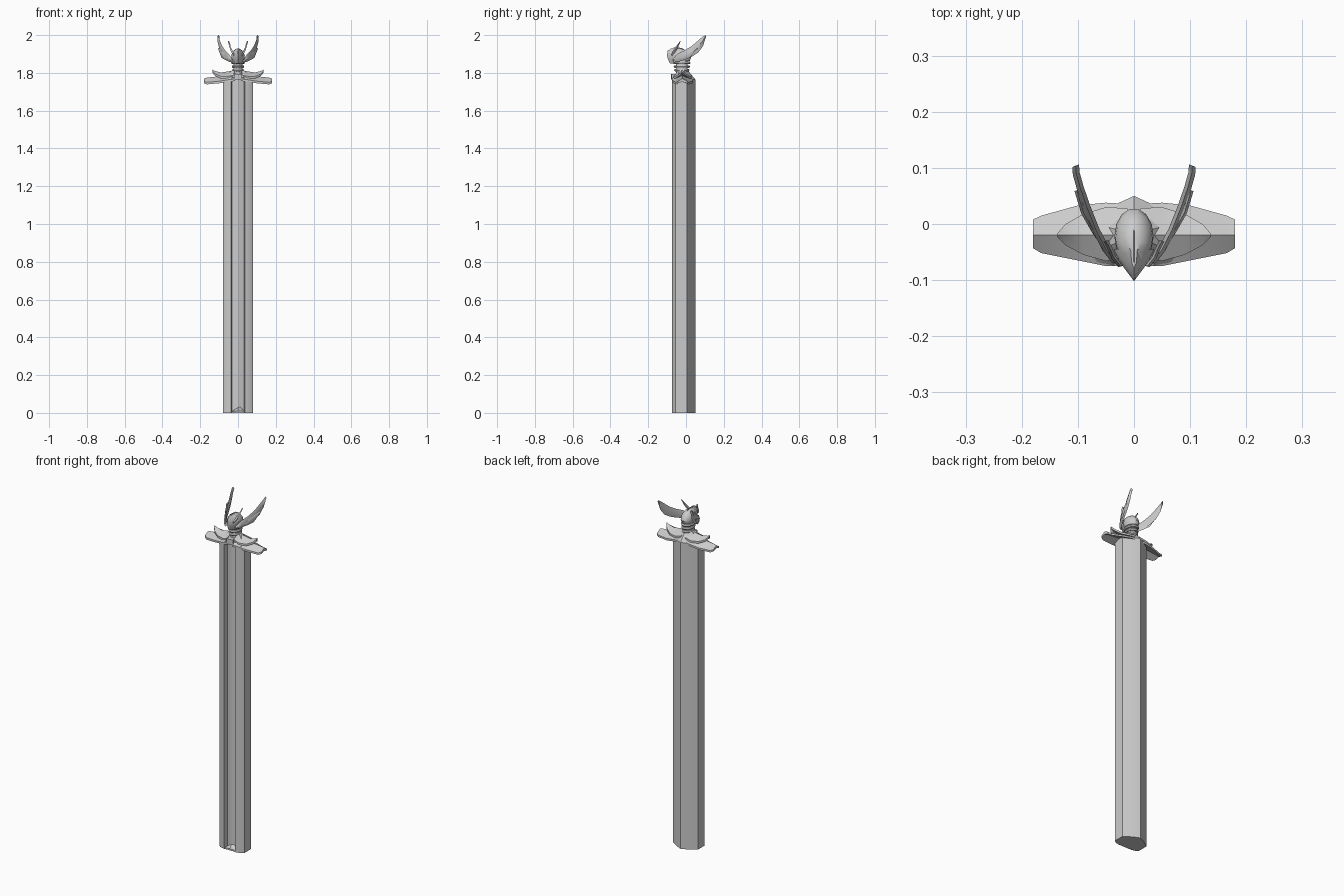
import bpy, bmesh, math

if "Cube" in bpy.data.objects:
    bpy.data.objects.remove(bpy.data.objects["Cube"])

stone = bpy.data.materials.new("pale_grey")
stone.use_nodes = True
GREY = (0.6, 0.6, 0.6, 1)
stone.diffuse_color = GREY
stone.node_tree.nodes["Principled BSDF"].inputs["Base Color"].default_value = GREY


def finish(name, bm, mirror=False, angle=30):
    bmesh.ops.recalc_face_normals(bm, faces=bm.faces)
    mesh = bpy.data.meshes.new(name)
    bm.to_mesh(mesh)
    bm.free()
    mesh.materials.append(stone)
    ob = bpy.data.objects.new(name, mesh)
    bpy.context.collection.objects.link(ob)
    if mirror:
        ob.modifiers.new("mirror", "MIRROR")
    bpy.ops.object.select_all(action="DESELECT")
    ob.select_set(True)
    bpy.context.view_layer.objects.active = ob
    bpy.ops.object.shade_smooth_by_angle(angle=math.radians(angle))
    return ob


def loft(name, rings, mirror=False, angle=30):
    """Skin a list of equal-length closed rings and cap both ends."""
    bm = bmesh.new()
    loops = [[bm.verts.new(p) for p in ring] for ring in rings]
    n = len(loops[0])
    for a, b in zip(loops, loops[1:]):
        for i in range(n):
            j = (i + 1) % n
            bm.faces.new((a[i], a[j], b[j], b[i]))
    bm.faces.new(loops[0])
    bm.faces.new(loops[-1])
    return finish(name, bm, mirror, angle)


def symmetric(half):
    """Close a half outline that begins and ends on the centre line."""
    return half + [(-x, y) for x, y in half[-2:0:-1]]


# Robe: long column with a front channel holding a shallow ridge
robe = symmetric([(0, 0.05), (0.035, 0.034), (0.08, 0.005), (0.08, -0.055),
                  (0.065, -0.068), (0.036, -0.075), (0.032, -0.05), (0, -0.06)])
loft("robe", [[(x, y, z) for x, y in robe] for z in (0, 0.88, 1.765)])

# Sloped top of the robe up to the neck
loft("robe_top", [[(x * s, -0.02 + (y + 0.02) * s, z) for x, y in robe]
                  for s, z in ((1, 1.765), (0.7, 1.79), (0.4, 1.815))])

# Toe wedge at the foot of the channel
loft("toe", [[(-0.034, y0, 0), (0.034, y0, 0), (0.034, y0, 0.008),
              (0, y0, h), (-0.034, y0, 0.008)]
             for y0, h in ((-0.073, 0.01), (-0.05, 0.042))])


def roof(x, front, back, ridge, eave, t=0.011):
    mid = -0.02
    return [(x, front, eave - t), (x, front, eave), (x, mid, ridge),
            (x, back, eave), (x, back, eave - t), (x, mid, ridge - t * 1.5)]


# Shoulder plates, two layers on each side
loft("lower_shoulder", [roof(*s) for s in (
    (0.015, -0.075, 0.036, 1.798, 1.768), (0.05, -0.075, 0.038, 1.79, 1.764),
    (0.10, -0.065, 0.033, 1.782, 1.756), (0.165, -0.052, 0.015, 1.775, 1.75),
    (0.18, -0.043, 0.008, 1.77, 1.756))], True, 20)
loft("upper_shoulder", [roof(*s) for s in (
    (0.012, -0.06, 0.028, 1.815, 1.79), (0.05, -0.066, 0.03, 1.808, 1.782),
    (0.09, -0.055, 0.018, 1.802, 1.782), (0.122, -0.038, 0, 1.81, 1.795),
    (0.136, -0.024, -0.016, 1.818, 1.812))], True, 20)

# Front clasp between the shoulder plates
loft("clasp", [[(-0.02, -0.076, z), (0, -0.08, z), (0.02, -0.076, z),
                (0.015, -0.05, z), (-0.015, -0.05, z)] for z in (1.765, 1.795)])


def disc(rx, ry, z, cy=-0.022, n=14):
    return [(rx * math.cos(2 * math.pi * i / n),
             cy + ry * math.sin(2 * math.pi * i / n), z) for i in range(n)]


# Neck core and stacked collar bands
loft("neck", [disc(0.024, 0.032, z) for z in (1.795, 1.88)])
for i in range(3):
    z = 1.808 + i * 0.019
    r = 0.028 + i * 0.002
    loft(f"collar_band_{i + 1}", [disc(r, r * 1.35, z), disc(r + 0.003, r * 1.35 + 0.004, z + 0.006),
                                  disc(r, r * 1.35, z + 0.013)])

# Helmet dome
loft("helmet", [disc(rx, ry, z, cy) for rx, ry, z, cy in (
    (0.031, 0.042, 1.862, -0.022), (0.035, 0.05, 1.88, -0.022),
    (0.033, 0.047, 1.9, -0.026), (0.022, 0.036, 1.919, -0.034),
    (0.008, 0.018, 1.928, -0.042))])

# Pointed visor and brow crest
loft("visor", [[(x * w, y, z) for x, y in
                ((-1, -0.045), (-0.7, -0.068), (0, tip), (0.7, -0.068), (1, -0.045))]
               for w, tip, z in ((0.02, -0.085, 1.85), (0.033, -0.095, 1.872),
                                 (0.036, -0.102, 1.895), (0.024, -0.096, 1.914),
                                 (0.006, -0.08, 1.93))])
loft("crest", [[(-0.004, y, z0), (0.004, y, z0), (0, y, z1)]
               for y, z0, z1 in ((-0.098, 1.9, 1.918), (-0.06, 1.915, 1.936),
                                 (-0.02, 1.91, 1.932), (0.018, 1.89, 1.902))])


def blade(name, stations, t):
    """Thin blade: stations of x, y, lower z, upper z."""
    rings = []
    for x, y, low, high in stations:
        mid = (low + high) / 2
        rings.append([(x - 0.003, y, low), (x + t, y - t * 0.4, mid),
                      (x, y, high), (x - t, y + t * 0.4, mid)])
    return loft(name, rings, True, 40)


# Large swept wings and the small horns inside them
blade("wing", [(0.032, -0.068, 1.855, 1.875), (0.05, -0.045, 1.858, 1.902),
               (0.068, -0.01, 1.868, 1.918), (0.084, 0.03, 1.885, 1.942),
               (0.096, 0.065, 1.908, 1.972), (0.103, 0.09, 1.942, 1.993),
               (0.104, 0.104, 1.985, 2.0)], 0.006)
blade("wing_feather", [(0.04, -0.058, 1.862, 1.88), (0.07, -0.015, 1.868, 1.9),
                       (0.09, 0.02, 1.88, 1.92), (0.102, 0.06, 1.925, 1.932)], 0.004)
blade("horn", [(0.024, -0.075, 1.888, 1.908), (0.036, -0.06, 1.905, 1.932),
               (0.042, -0.045, 1.928, 1.95), (0.05, -0.03, 1.964, 1.97)], 0.004)
